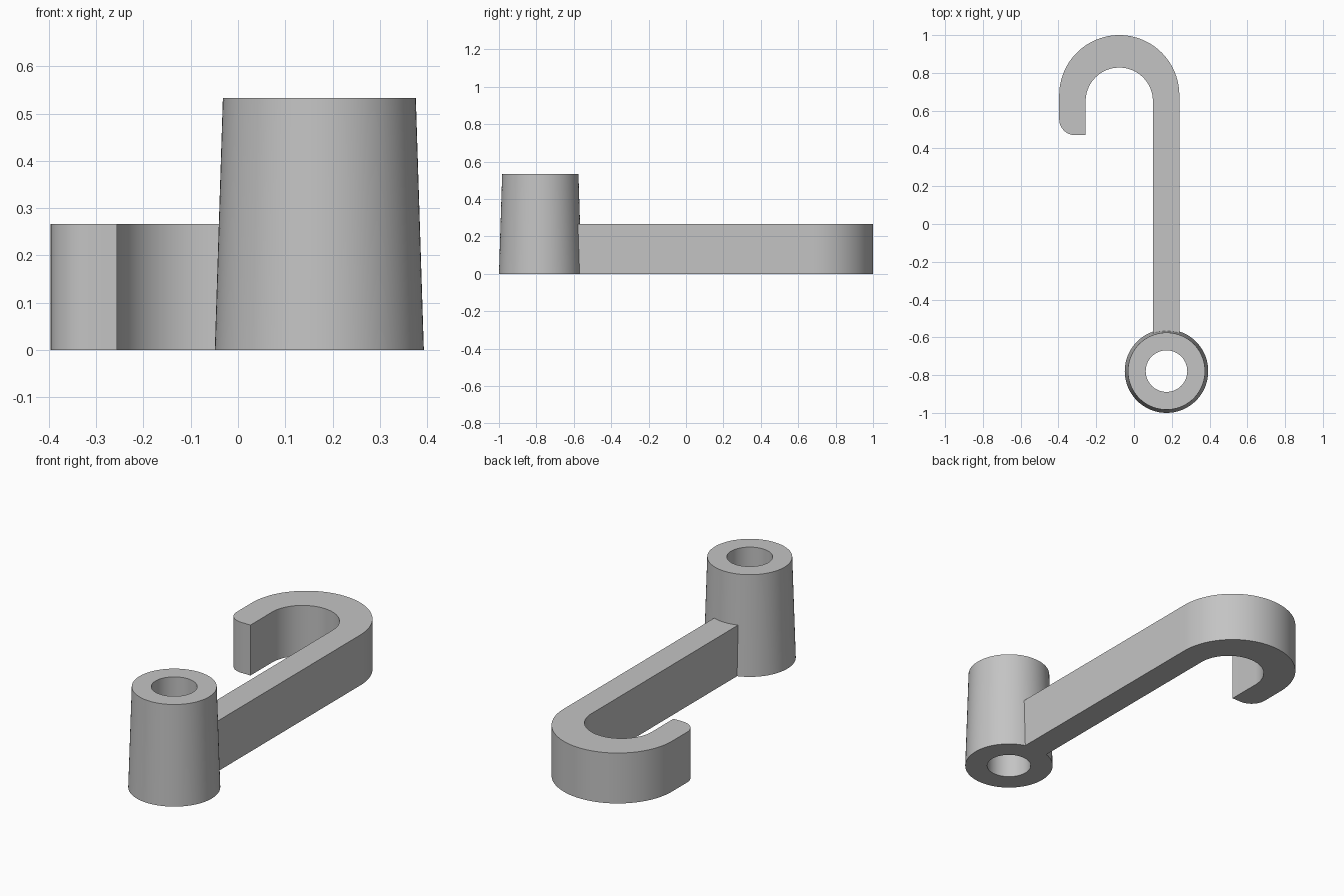
import bpy, bmesh, math

old = bpy.data.objects.get("Cube")
if old:
    bpy.data.objects.remove(old, do_unlink=True)

grey = bpy.data.materials.new("plain grey")
grey.use_nodes = True
colour = (0.55, 0.55, 0.55, 1)
grey.diffuse_color = colour
grey.node_tree.nodes["Principled BSDF"].inputs["Base Color"].default_value = colour


def arc(cx, cy, r, start, end, steps):
    """Points along a circular arc, angles in degrees."""
    angles = [math.radians(start + (end - start) * i / steps) for i in range(steps + 1)]
    return [(cx + r * math.cos(a), cy + r * math.sin(a)) for a in angles]


def finish(name, bm):
    bmesh.ops.recalc_face_normals(bm, faces=bm.faces)
    mesh = bpy.data.meshes.new(name)
    bm.to_mesh(mesh)
    bm.free()
    mesh.materials.append(grey)
    obj = bpy.data.objects.new(name, mesh)
    bpy.context.collection.objects.link(obj)
    bpy.ops.object.select_all(action='DESELECT')
    obj.select_set(True)
    bpy.context.view_layer.objects.active = obj
    bpy.ops.object.shade_smooth_by_angle(angle=math.radians(30))
    return obj


# Shared dimensions
boss_x, boss_y = 0.172, -0.779
boss_bottom, boss_top, hole, boss_height = 0.221, 0.204, 0.11, 0.533
arm_height = 0.267
bend_x, outer_r, inner_r = -0.078, 0.318, 0.178
tip_y, tip_round = 0.47, 0.085

# Hooked arm: outline extruded upward, with its foot curved to sit in the boss wall
seat_r = 0.195
half = math.degrees(math.asin((outer_r - inner_r) / 2 / seat_r))
outline = arc(bend_x, 1 - outer_r, outer_r, 0, 180, 48)
outline += arc(bend_x - outer_r + tip_round, tip_y + tip_round, tip_round, 180, 270, 12)
outline.append((bend_x - inner_r, tip_y))
outline += arc(bend_x, 0.65, inner_r, 180, 0, 48)
outline += arc((2 * bend_x + outer_r + inner_r) / 2, boss_y, seat_r, 90 + half, 90 - half, 8)

bm = bmesh.new()
base = bm.faces.new([bm.verts.new((x, y, 0)) for x, y in outline])
top = bmesh.ops.extrude_face_region(bm, geom=[base], use_keep_orig=True)
bmesh.ops.translate(bm, vec=(0, 0, arm_height),
                    verts=[v for v in top["geom"] if isinstance(v, bmesh.types.BMVert)])
finish("hook_arm", bm)

# Tapered boss with a straight through hole: closed section turned about its axis
section = [(boss_bottom, 0), (boss_top, boss_height), (hole, boss_height), (hole, 0)]
bm = bmesh.new()
verts = [bm.verts.new((r, 0, z)) for r, z in section]
edges = [bm.edges.new((verts[i - 1], verts[i])) for i in range(len(verts))]
bmesh.ops.spin(bm, geom=verts + edges, cent=(0, 0, 0), axis=(0, 0, 1),
               angle=math.tau, steps=72, use_merge=True)
bmesh.ops.remove_doubles(bm, verts=bm.verts, dist=0.0001)
bmesh.ops.translate(bm, vec=(boss_x, boss_y, 0), verts=bm.verts)
finish("boss", bm)
